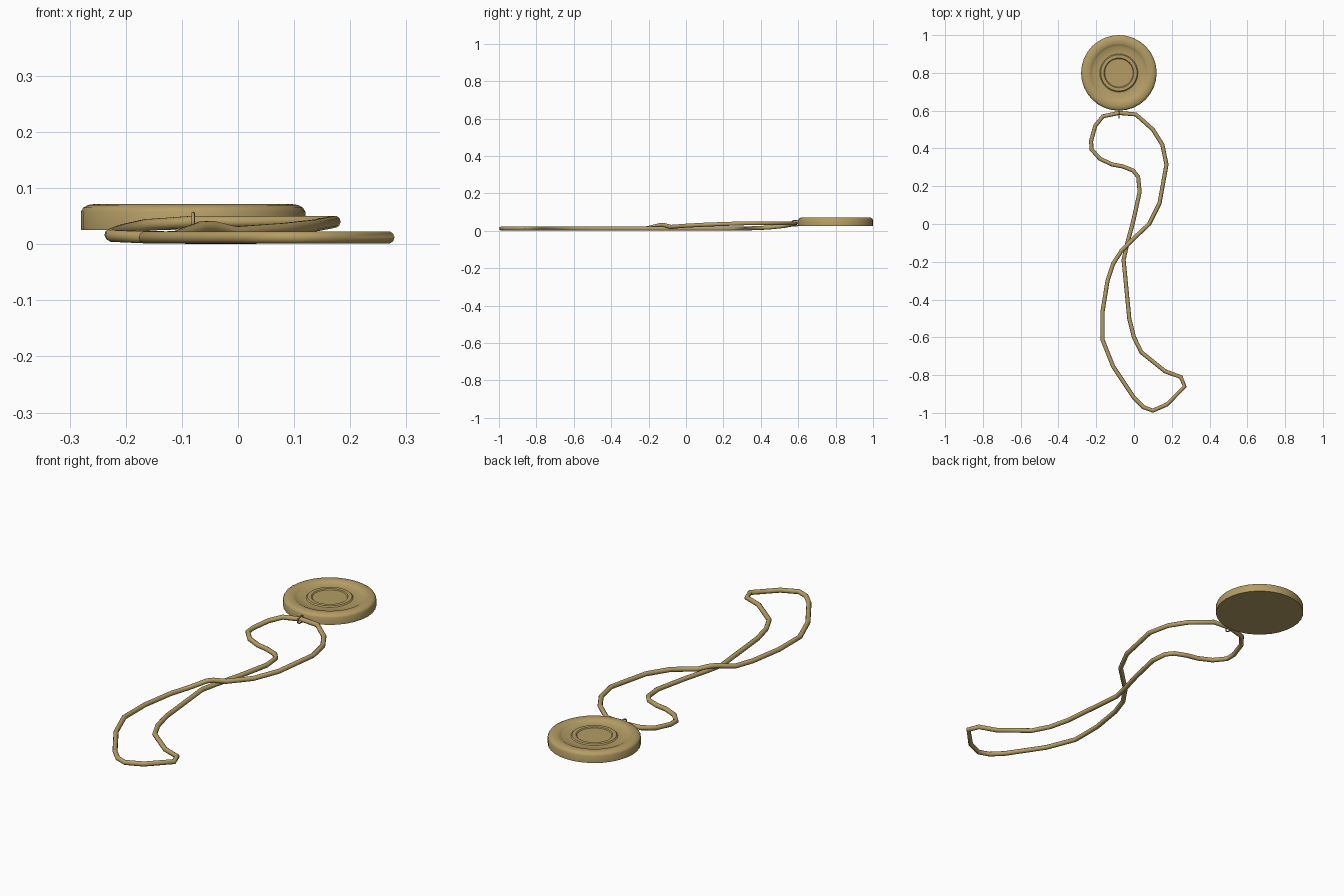
import bpy, bmesh, math
from mathutils import Matrix

if "Cube" in bpy.data.objects:
    bpy.data.objects.remove(bpy.data.objects["Cube"])

gold = bpy.data.materials.new("antique gold")
gold.diffuse_color = (0.46, 0.34, 0.13, 1)
gold.use_nodes = True
gold.node_tree.nodes["Principled BSDF"].inputs["Base Color"].default_value = gold.diffuse_color


def finish(obj, angle=35):
    obj.data.materials.clear()
    obj.data.materials.append(gold)
    bpy.ops.object.select_all(action='DESELECT')
    obj.select_set(True)
    bpy.context.view_layer.objects.active = obj
    if obj.type == 'CURVE':
        bpy.ops.object.convert(target='MESH')
    obj = bpy.context.view_layer.objects.active
    bpy.ops.object.shade_smooth_by_angle(angle=math.radians(angle))
    return obj


def lathe(name, profile, centre, sides):
    """Solid of revolution about z; profile runs from the top centre to the bottom centre."""
    bm = bmesh.new()
    rings = []
    for r, z in profile:
        if r == 0:
            rings.append([bm.verts.new((0, 0, z))] * sides)
        else:
            rings.append([bm.verts.new((r * math.cos(2 * math.pi * i / sides),
                                        r * math.sin(2 * math.pi * i / sides), z))
                          for i in range(sides)])
    for a, b in zip(rings, rings[1:]):
        for i in range(sides):
            j = (i + 1) % sides
            bm.faces.new(list(dict.fromkeys((a[i], b[i], b[j], a[j]))))
    bmesh.ops.recalc_face_normals(bm, faces=bm.faces)
    bmesh.ops.transform(bm, matrix=Matrix.Translation(centre), verts=bm.verts)
    mesh = bpy.data.meshes.new(name)
    bm.to_mesh(mesh)
    bm.free()
    obj = bpy.data.objects.new(name, mesh)
    bpy.context.collection.objects.link(obj)
    return finish(obj)


def tube(name, points, radius, resolution):
    """Closed round tube through the given points."""
    curve = bpy.data.curves.new(name, 'CURVE')
    curve.dimensions = '3D'
    curve.bevel_depth = radius
    curve.bevel_resolution = resolution
    spline = curve.splines.new('POLY')
    spline.points.add(len(points) - 1)
    for p, co in zip(spline.points, points):
        p.co = (*co, 1)
    spline.use_cyclic_u = True
    obj = bpy.data.objects.new(name, curve)
    bpy.context.collection.objects.link(obj)
    return finish(obj, 50)


# Medallion: rounded rim, sunken face and a raised inner ring
lathe("medallion", [
    (0, 0.063), (0.075, 0.063), (0.079, 0.067), (0.096, 0.067), (0.101, 0.062),
    (0.141, 0.062), (0.147, 0.066), (0.156, 0.071), (0.172, 0.072), (0.187, 0.070),
    (0.196, 0.065), (0.2, 0.058), (0.2, 0.025), (0, 0.025)],
    (-0.08, 0.80, 0), 32)

# Cord: one closed loop that crosses over itself
tube("cord", [
    (-0.08, 0.588, 0.040), (0.01, 0.58, 0.040), (0.10, 0.50, 0.040),
    (0.15, 0.42, 0.040), (0.172, 0.315, 0.040), (0.135, 0.11, 0.033),
    (0.08, 0.0, 0.027), (-0.005, -0.08, 0.021), (-0.045, -0.12, 0.031),
    (-0.065, -0.14, 0.030), (-0.11, -0.21, 0.013), (-0.14, -0.30, 0.012),
    (-0.166, -0.46, 0.012), (-0.166, -0.615, 0.012), (-0.11, -0.755, 0.012),
    (0, -0.92, 0.012), (0.05, -0.97, 0.012), (0.10, -0.988, 0.012),
    (0.175, -0.955, 0.012), (0.268, -0.86, 0.012), (0.248, -0.81, 0.012),
    (0.165, -0.78, 0.012), (0.04, -0.68, 0.012), (0, -0.60, 0.011),
    (-0.025, -0.50, 0.011), (-0.055, -0.19, 0.011), (-0.035, -0.10, 0.011),
    (-0.005, 0.01, 0.011), (0.03, 0.17, 0.011), (0.022, 0.25, 0.011),
    (-0.005, 0.283, 0.011), (-0.06, 0.305, 0.011), (-0.115, 0.315, 0.012),
    (-0.18, 0.345, 0.013), (-0.225, 0.395, 0.015), (-0.227, 0.44, 0.017),
    (-0.205, 0.52, 0.025), (-0.165, 0.57, 0.034)], 0.011, 3)

# Small oval link joining the cord to the medallion
tube("link", [(-0.08, 0.584 + 0.024 * math.cos(a), 0.040 + 0.015 * math.sin(a))
              for a in (2 * math.pi * i / 16 for i in range(16))], 0.003, 2)
